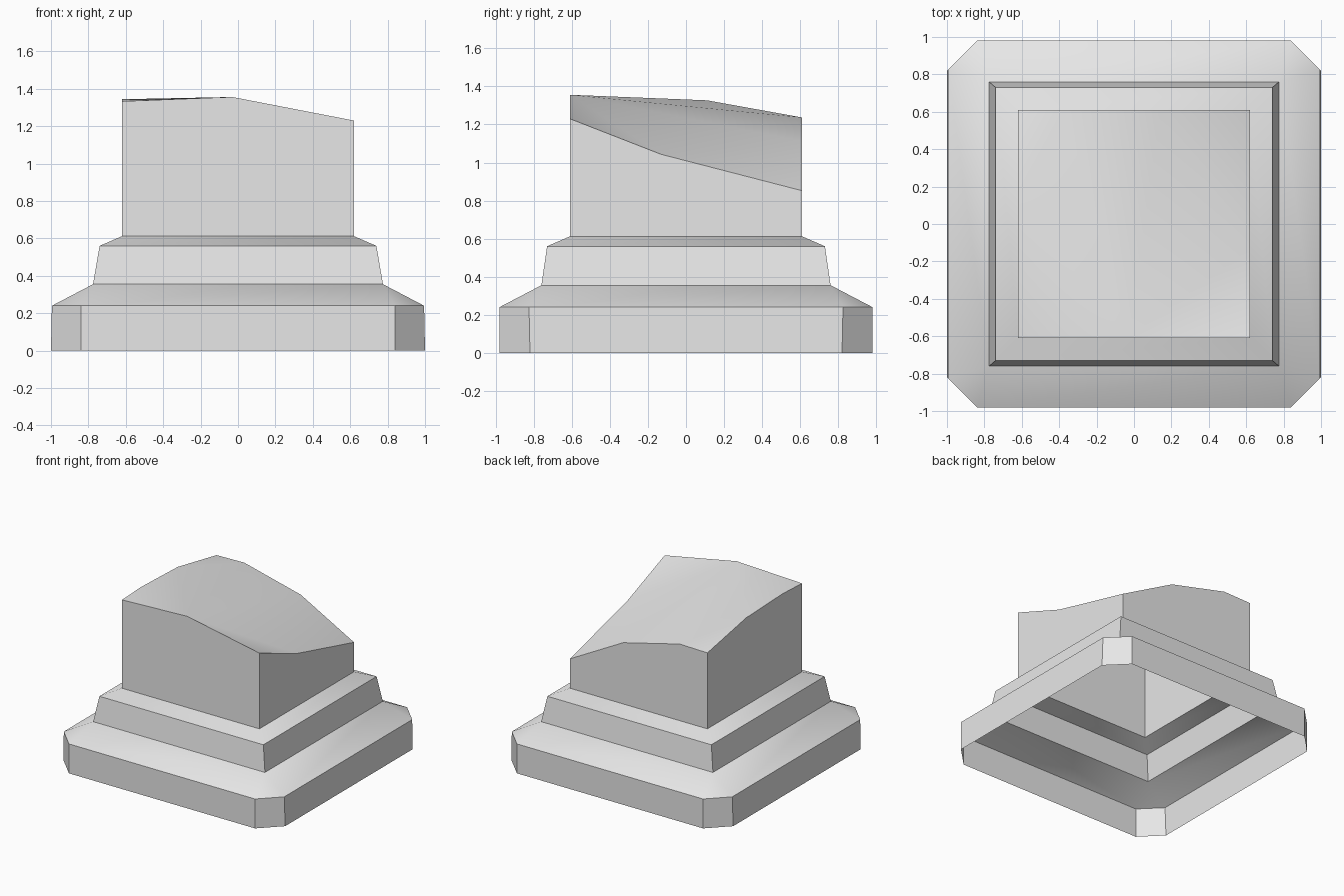
import bpy
import bmesh
import math

cube = bpy.data.objects.get("Cube")
if cube:
    bpy.data.objects.remove(cube, do_unlink=True)

stone = bpy.data.materials.new("grey stone")
stone.use_nodes = True
stone.diffuse_color = (0.8, 0.8, 0.8, 1)
stone.node_tree.nodes["Principled BSDF"].inputs["Base Color"].default_value = (0.8, 0.8, 0.8, 1)


def finish(name, bm):
    """Weld, turn the bmesh into an object and smooth the soft edges."""
    bmesh.ops.remove_doubles(bm, verts=bm.verts, dist=0.0005)
    mesh = bpy.data.meshes.new(name)
    bm.to_mesh(mesh)
    bm.free()
    mesh.materials.append(stone)
    obj = bpy.data.objects.new(name, mesh)
    bpy.context.collection.objects.link(obj)
    bpy.ops.object.select_all(action='DESELECT')
    obj.select_set(True)
    bpy.context.view_layer.objects.active = obj
    bpy.ops.object.shade_smooth_by_angle(angle=math.radians(40))
    return obj


def ring(bm, x, y, z, cut):
    """Rectangle with clipped corners, counter-clockwise, two points per corner."""
    pts = [(x - cut, -y), (x, cut - y), (x, y - cut), (x - cut, y),
           (cut - x, y), (-x, y - cut), (-x, cut - y), (cut - x, -y)]
    return [bm.verts.new((px, py, z)) for px, py in pts]


# Stepped plinth: hollow shell, open underneath
LEVELS = [(1.0, 0.98, 0.0, 0.16), (0.995, 0.98, 0.24, 0.155),
          (0.775, 0.76, 0.355, 0), (0.74, 0.73, 0.56, 0), (0.62, 0.61, 0.612, 0)]
bm = bmesh.new()
rings = [ring(bm, *level) for level in LEVELS]
for (low, high), upper in zip(zip(rings, rings[1:]), LEVELS[1:]):
    for i in range(8):
        j = (i + 1) % 8
        corner = i % 2 == 0
        if not corner or upper[3]:
            bm.faces.new((low[i], low[j], high[j], high[i]))
        elif low is rings[1]:
            bm.faces.new((low[i], low[j], high[i]))
finish("stepped_plinth", bm)

# Upper block: upright walls up to an uneven rim
X, Y, FOOT = 0.62, 0.61, 0.612
RIM = {
    "front_left": (-X, -Y, 1.333), "front_mid": (-0.03, -Y, 1.356),
    "front_right": (X, -Y, 1.23), "right_mid": (X, -0.13, 1.043),
    "back_right": (X, Y, 0.852), "back_b": (0.14, Y, 1.112),
    "back_a": (-0.37, Y, 1.237), "back_left": (-X, Y, 1.232),
    "left_b": (-X, 0.11, 1.327), "left_a": (-X, -0.36, 1.344),
}
WALLS = ["front_left front_mid front_right", "front_right right_mid back_right",
         "back_right back_b back_a back_left", "back_left left_b left_a front_left"]
bm = bmesh.new()
rim = {name: bm.verts.new(co) for name, co in RIM.items()}
for wall in WALLS:
    names = wall.split()
    a, b = RIM[names[0]], RIM[names[-1]]
    feet = [bm.verts.new((p[0], p[1], FOOT)) for p in (a, b)]
    bm.faces.new(feet + [rim[n] for n in reversed(names)])

# Sloping broken top, fanned out from the high point of the front edge
FAN = ["front_right", "right_mid", "back_b", "back_a", "left_b", "left_a", "front_left"]
for a, b in zip(FAN, FAN[1:]):
    bm.faces.new((rim["front_mid"], rim[a], rim[b]))
for tri in (("right_mid", "back_right", "back_b"), ("back_a", "back_left", "left_b")):
    bm.faces.new([rim[n] for n in tri])
finish("broken_block", bm)
